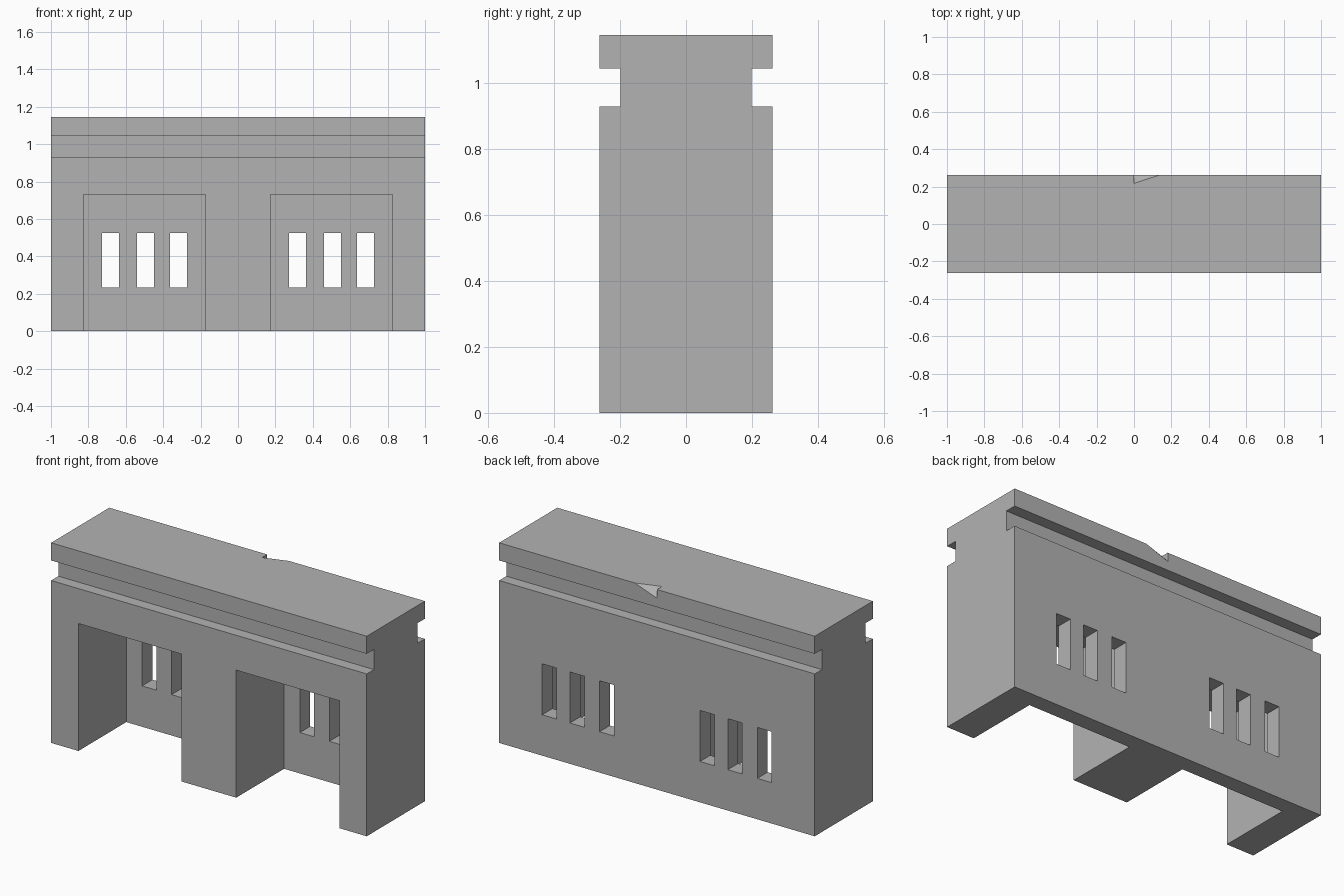
import bpy
import bmesh
from mathutils import Vector

cube = bpy.data.objects.get("Cube")
if cube:
    bpy.data.objects.remove(cube, do_unlink=True)

HALF_DEPTH = 0.263
TOP = 1.146
BAY_OFFSETS = (-0.5, 0.5)

stone = bpy.data.materials.new("light_grey_stone")
stone.use_nodes = True
stone.diffuse_color = (0.45, 0.45, 0.45, 1)
stone.node_tree.nodes["Principled BSDF"].inputs["Base Color"].default_value = (0.45, 0.45, 0.45, 1)


def finish(name, bm):
    bmesh.ops.recalc_face_normals(bm, faces=bm.faces)
    mesh = bpy.data.meshes.new(name)
    bm.to_mesh(mesh)
    bm.free()
    mesh.materials.append(stone)
    obj = bpy.data.objects.new(name, mesh)
    bpy.context.collection.objects.link(obj)
    return obj


def boxes(name, bounds):
    """One object made of boxes, each given as a low and a high corner."""
    bm = bmesh.new()
    for low, high in bounds:
        low, high = Vector(low), Vector(high)
        verts = bmesh.ops.create_cube(bm, size=1)["verts"]
        bmesh.ops.scale(bm, verts=verts, vec=high - low)
        bmesh.ops.translate(bm, verts=verts, vec=(low + high) / 2)
    return finish(name, bm)


def cut(target, cutter):
    mod = target.modifiers.new(cutter.name, "BOOLEAN")
    mod.operation = "DIFFERENCE"
    mod.solver = "EXACT"
    mod.object = cutter
    cutter.hide_render = True
    bpy.context.view_layer.objects.active = target
    bpy.ops.object.modifier_apply(modifier=mod.name)
    bpy.data.objects.remove(cutter, do_unlink=True)


# Wall block: side profile with a groove below the cornice, extruded along x
half = [(HALF_DEPTH, 0), (HALF_DEPTH, 0.93), (0.198, 0.93),
        (0.198, 1.045), (HALF_DEPTH, 1.045), (HALF_DEPTH, TOP)]
profile = half + [(-y, z) for y, z in reversed(half)]
bm = bmesh.new()
face = bm.faces.new([bm.verts.new((-1, y, z)) for y, z in profile])
ends = bmesh.ops.extrude_face_region(bm, geom=[face])["geom"]
bmesh.ops.translate(bm, vec=(2, 0, 0), verts=[v for v in ends if isinstance(v, bmesh.types.BMVert)])
wall = finish("wall_block", bm)

# Two deep bays, open at the front and bottom
cut(wall, boxes("bay_cutter", [((c - 0.327, -0.5, -0.2), (c + 0.326, 0.17, 0.73))
                               for c in BAY_OFFSETS]))

# Three window slits through the back of each bay
cut(wall, boxes("window_cutter", [((c + x, 0, 0.234), (c + x + 0.091, 0.5, 0.526))
                                  for c in BAY_OFFSETS for x in (-0.227, -0.04, 0.136)]))

# Small wedge chip in the back edge of the cornice
bm = bmesh.new()
corner = Vector((0, HALF_DEPTH, TOP))
tips = [Vector(t) for t in ((0.14, 0, 0), (0, -0.046, 0), (0, 0, -0.05))]
# The slanted plane is extended past the corner so the cutter overlaps cleanly
outer = [(0, HALF_DEPTH + 0.046, TOP - 0.1), (0, HALF_DEPTH - 0.092, TOP + 0.05),
         (0.28, HALF_DEPTH + 0.046, TOP), (0.28, HALF_DEPTH - 0.046, TOP + 0.05)]
plane_points = [corner + t for t in tips]
normal = (plane_points[1] - plane_points[0]).cross(plane_points[2] - plane_points[0])
top_z, back_y = TOP + 0.05, HALF_DEPTH + 0.046


def on_plane(y, z):
    """Point of the slanted plane for a given y and z."""
    p = plane_points[0]
    return Vector((p.x - (normal.y * (y - p.y) + normal.z * (z - p.z)) / normal.x, y, z))


apex = Vector((0, back_y, top_z))
wedge = [apex, on_plane(back_y, top_z),
         Vector((0, HALF_DEPTH - 0.138, top_z)), Vector((0, back_y, TOP - 0.15))]
# Exact tips of the slanted plane through the enlarged corner
reach = on_plane(back_y, top_z).x
scale = reach / tips[0].x
wedge[2] = apex + tips[1] * scale
wedge[3] = apex + tips[2] * scale
for v in wedge:
    bm.verts.new(v)
bmesh.ops.convex_hull(bm, input=bm.verts)
cut(wall, finish("chip_cutter", bm))
